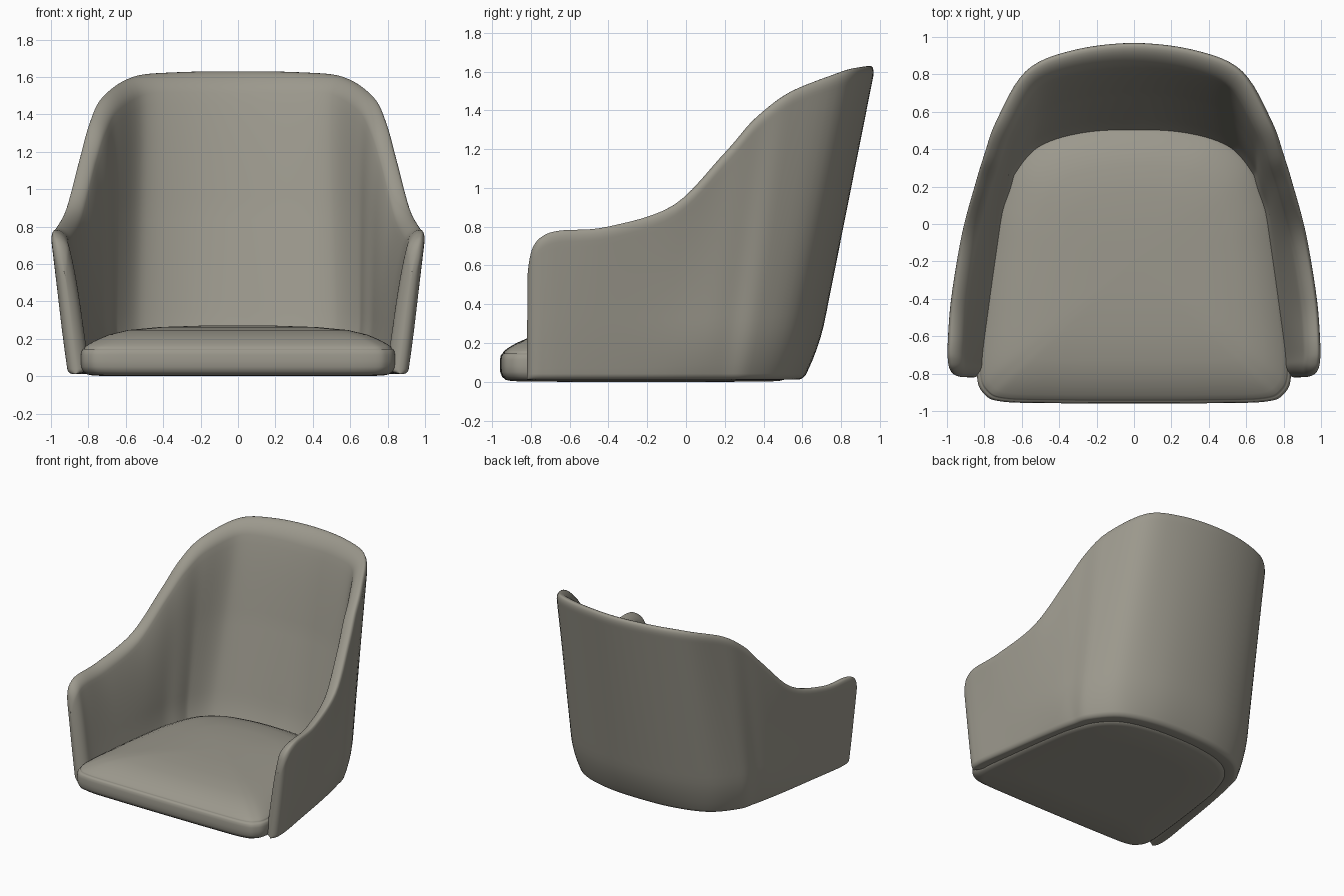
import bpy, bmesh, math
from mathutils import Vector

if "Cube" in bpy.data.objects:
    bpy.data.objects.remove(bpy.data.objects["Cube"])

mat = bpy.data.materials.new("warm grey upholstery")
mat.diffuse_color = (0.33, 0.315, 0.265, 1)
mat.use_nodes = True
mat.node_tree.nodes["Principled BSDF"].inputs["Base Color"].default_value = mat.diffuse_color


def catmull(p0, p1, p2, p3, t):
    return [0.5 * (2 * b + (c - a) * t + (2 * a - 5 * b + 4 * c - d) * t * t
                   + (3 * b - a - 3 * c + d) * t ** 3)
            for a, b, c, d in zip(p0, p1, p2, p3)]


def spline(pts, n, first, last):
    """Smooth samples through pts; first and last are the ghost end points."""
    q = [first] + pts + [last]
    out = [catmull(*q[i:i + 4], k / n) for i in range(len(pts) - 1) for k in range(n)]
    return out + [list(pts[-1])]


def finish(name, bm):
    bmesh.ops.remove_doubles(bm, verts=bm.verts, dist=0.0004)
    bmesh.ops.recalc_face_normals(bm, faces=bm.faces)
    me = bpy.data.meshes.new(name)
    bm.to_mesh(me)
    bm.free()
    me.materials.append(mat)
    for p in me.polygons:
        p.use_smooth = True
    ob = bpy.data.objects.new(name, me)
    bpy.context.collection.objects.link(ob)
    return ob


# Shell stations from back centre to arm front:
# (x, y at floor), (x, y at z = MID), (x, y, z at rim)
MID = 0.32
stations = [
    (0.00, 0.60, 0.00, 0.717, 0.00, 0.977, 1.63),
    (0.30, 0.58, 0.33, 0.685, 0.34, 0.935, 1.625),
    (0.555, 0.495, 0.605, 0.575, 0.58, 0.825, 1.60),
    (0.71, 0.32, 0.76, 0.38, 0.735, 0.56, 1.50),
    (0.75, 0.19, 0.80, 0.24, 0.80, 0.38, 1.37),
    (0.78, 0.06, 0.835, 0.11, 0.85, 0.22, 1.19),
    (0.82, -0.15, 0.875, -0.13, 0.925, -0.05, 0.915),
    (0.86, -0.40, 0.915, -0.40, 0.985, -0.40, 0.80),
    (0.90, -0.65, 0.945, -0.65, 1.003, -0.65, 0.78),
    (0.907, -0.74, 0.95, -0.74, 1.00, -0.74, 0.75),
    (0.91, -0.785, 0.95, -0.785, 0.993, -0.785, 0.70),
    (0.91, -0.805, 0.95, -0.805, 0.985, -0.805, 0.63),
    (0.91, -0.814, 0.95, -0.814, 0.975, -0.814, 0.55),
]
SUB = 6
s1 = stations[1]
ghost = (-s1[0], s1[1], -s1[2], s1[3], -s1[4], s1[5], s1[6])
cols = spline(stations, SUB, ghost, stations[-1])
FLAT = 8 * SUB  # columns beyond this share one normal


def outer(c, z):
    k = (z - MID) / (c[6] - MID)
    drop = max(0, 1 - z / MID) ** 2
    k0 = -MID / (c[6] - MID)
    r = []
    for i in (0, 1):
        base = c[2 + i] + (c[4 + i] - c[2 + i]) * k
        at_floor = c[2 + i] + (c[4 + i] - c[2 + i]) * k0
        r.append(base + (c[i] - at_floor) * drop)
    return Vector((r[0], r[1], z))


def rounding(d, r):
    d = min(1, max(0, d / r))
    return math.sqrt(max(0, 1 - (1 - d) ** 2))


def column(i):
    """Outer and inner wall points, pinched together at the open edges."""
    c = cols[i]
    j = min(max(i, 1), FLAT)
    back = max(0, 1 - i / (5 * SUB))
    z0, foot, top = 0.012, 0.03, c[6]
    rim = 0.06 + 0.06 * back
    arc = [1 - math.cos(a * math.pi / 16) for a in range(9)]
    zs = [z0 + foot * a for a in arc]
    lo, hi = zs[-1], top - rim
    zs += [lo + (hi - lo) * k / 24 for k in range(1, 24)]
    zs += [top - rim * a for a in reversed(arc)]
    out, inn = [], []
    for z in zs:
        t = outer(cols[j + 1], z) - outer(cols[j - 1], z)
        n = Vector((-t.y, t.x, 0)).normalized()
        if i == 0:
            n = Vector((0, 1, 0))
        p = outer(c, z)
        front = rounding(c[1] + 0.814, 0.08)
        edge = front * rounding(z - z0, foot)
        h_out = edge * rounding(top - z, 0.06)
        h_in = edge * rounding(top - z, rim)
        pinch = 0.025 + 0.025 * (1 - front)
        # wall swells below the rim and towards the seat
        thick = 0.08 + 0.02 * back + 0.04 * (1 - math.exp(-max(0, top - z) / 0.2))
        thick += 0.04 * max(0, 1 - z / 0.9) * back
        out.append(p - n * pinch * (1 - h_out))
        inn.append(p - n * (pinch + (thick - pinch) * h_in))
    return out, inn


# Wrap-around back and arms
bm = bmesh.new()
data = [column(i) for i in range(len(cols))]
N = len(cols) - 1
for side in (0, 1):
    grid = []
    for k in range(-N, N + 1):
        s = -1 if k < 0 else 1
        grid.append([bm.verts.new((p.x * s, p.y, p.z)) for p in data[abs(k)][side]])
    for a, b in zip(grid, grid[1:]):
        for r in range(len(a) - 1):
            f = (a[r], b[r], b[r + 1], a[r + 1])
            bm.faces.new(f if side == 0 else f[::-1])
finish("back_and_arms", bm)

# Seat cushion: outline scaled through stacked rings, with a seam line
half = [(0, -0.96), (0.42, -0.958), (0.70, -0.95), (0.80, -0.91), (0.84, -0.80),
        (0.815, -0.50), (0.77, -0.15), (0.725, 0.10), (0.63, 0.33), (0.46, 0.465),
        (0.23, 0.52), (0, 0.535)]
right = spline(half, 8, (-0.42, -0.958), (-0.23, 0.52))
outline = right + [(-x, y) for x, y in right[-2:0:-1]]
profile = [(0.6, 0.0), (0.92, 0.003), (0.96, 0.01), (0.985, 0.025), (0.998, 0.05),
           (1.0, 0.08), (1.0, 0.115), (0.995, 0.135), (0.986, 0.145), (0.978, 0.146),
           (0.978, 0.152), (0.97, 0.16), (0.94, 0.177),
           (0.89, 0.199), (0.82, 0.223), (0.7, 0.247), (0.5, 0.263), (0.25, 0.27)]
CY = -0.2
bm = bmesh.new()
rings = [[bm.verts.new((x * s, CY + (y - CY) * s, z)) for x, y in outline]
         for s, z in profile]
n = len(outline)
for a, b in zip(rings, rings[1:]):
    for i in range(n):
        bm.faces.new((a[i], a[(i + 1) % n], b[(i + 1) % n], b[i]))
bm.faces.new(rings[0][::-1])
tip = bm.verts.new((0, CY, 0.271))
for i in range(n):
    bm.faces.new((rings[-1][i], rings[-1][(i + 1) % n], tip))
finish("seat_cushion", bm)
